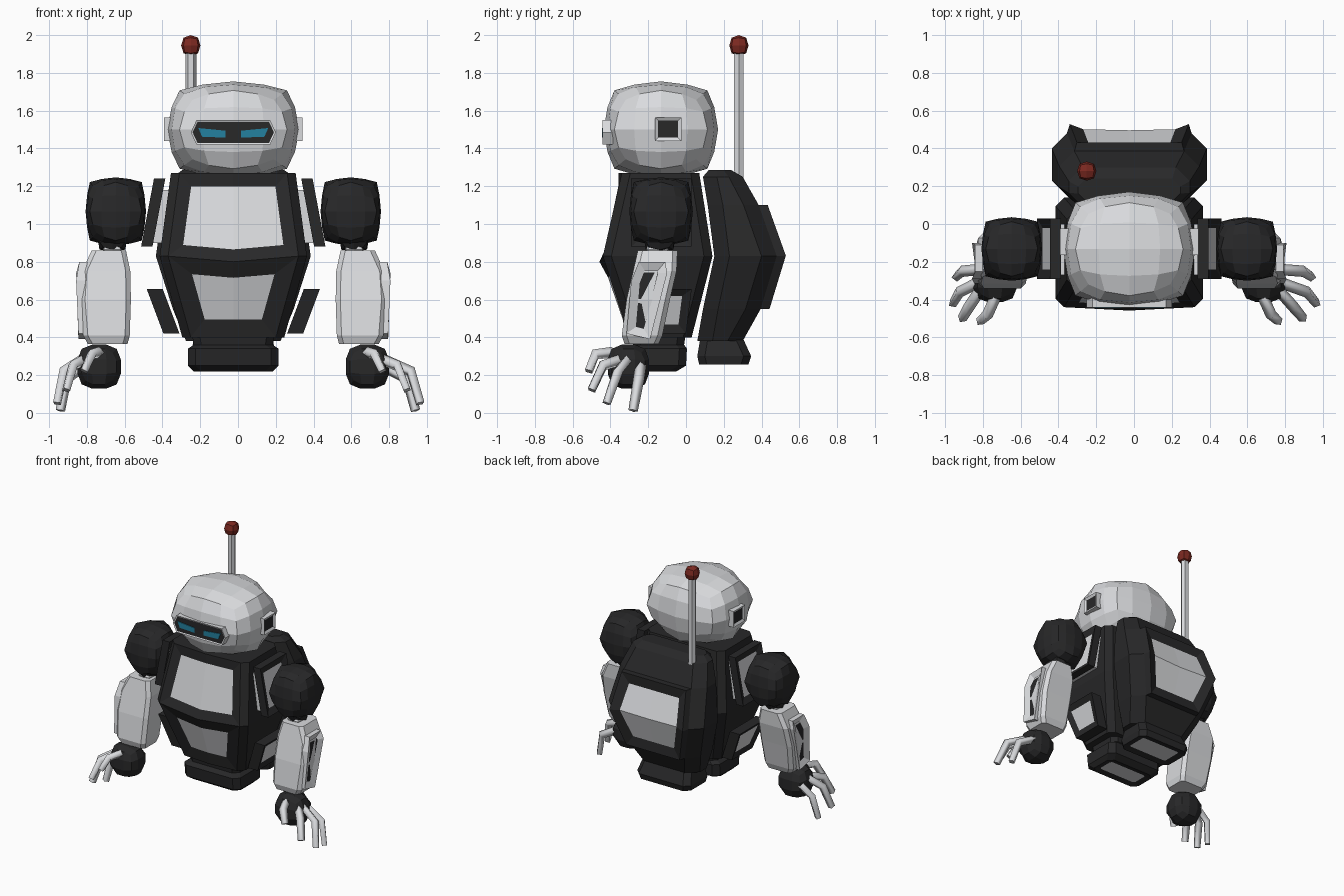
import bpy, bmesh, math
from mathutils import Vector, Matrix

if "Cube" in bpy.data.objects:
    bpy.data.objects.remove(bpy.data.objects["Cube"])

CX = -0.025  # the body sits slightly left of the origin


def material(name, rgb):
    m = bpy.data.materials.new(name)
    m.diffuse_color = (*rgb, 1)
    m.use_nodes = True
    m.node_tree.nodes["Principled BSDF"].inputs["Base Color"].default_value = m.diffuse_color
    return m


WHITE = material("white shell", (0.70, 0.71, 0.73))
DARK = material("charcoal", (0.021, 0.021, 0.022))
RED = material("red", (0.20, 0.022, 0.015))
BLUE = material("blue glow", (0.017, 0.22, 0.35))


def finish(bm, name, mats):
    me = bpy.data.meshes.new(name)
    bm.to_mesh(me)
    bm.free()
    for m in mats:
        me.materials.append(m)
    ob = bpy.data.objects.new(name, me)
    bpy.context.collection.objects.link(ob)
    return ob


def blob(name, center, half, mat, round_=0.5, cuts=3, limit=1.9):
    """Faceted box blended towards a sphere, with its eight corners cut back."""
    bm = bmesh.new()
    bmesh.ops.create_cube(bm, size=2)
    bmesh.ops.subdivide_edges(bm, edges=bm.edges[:], cuts=cuts, use_grid_fill=True)
    for v in bm.verts:
        p = v.co.lerp(v.co.normalized(), round_)
        p *= min(1, limit / sum(abs(a) for a in p))
        v.co = Vector(center) + Vector(a * b for a, b in zip(p, half))
    return finish(bm, name, [mat])


def loft(name, rings, chamfer, mats, side=1, bulge=0.0, drop=0.0, insets=()):
    """Chamfered box sections (z, x0, x1, y0, y1); insets = (rule, width, depth, material)."""
    bm = bmesh.new()
    loops = []
    for i, (z, x0, x1, y0, y1) in enumerate(rings):
        xm = (x0 + x1) / 2
        c = min(chamfer, 0.35 * (y1 - y0))
        mid = 0 < i < len(rings) - 1
        pts = [(x0 + c, y0), (xm, y0 - bulge), (x1 - c, y0), (x1, y0 + c), (x1, y1 - c),
               (x1 - c, y1), (xm, y1), (x0 + c, y1), (x0, y1 - c), (x0, y0 + c)]
        loops.append([bm.verts.new((CX + side * x, y, z - (drop if mid and k == 1 else 0)))
                      for k, (x, y) in enumerate(pts)])
    for a, b in zip(loops, loops[1:]):
        for k in range(10):
            j = (k + 1) % 10
            bm.faces.new((a[k], a[j], b[j], b[k]))
    bm.faces.new(loops[0])
    bm.faces.new(loops[-1])
    bmesh.ops.recalc_face_normals(bm, faces=bm.faces[:])
    bm.normal_update()
    picked = [[f for f in bm.faces if rule(f.normal, f.calc_center_median())]
              for rule, *_ in insets]
    for chosen, (_, width, depth, index) in zip(picked, insets):
        bmesh.ops.inset_region(bm, faces=chosen, thickness=width, depth=depth,
                               use_even_offset=True)
        for f in chosen:
            f.material_index = index
        bm.normal_update()
    return finish(bm, name, mats)


def panel(name, pts, thick, mats, side=1, inset=0.0, depth=0.0, out=(1, 0, 0)):
    """Slab with an inset, differently coloured outer face."""
    bm = bmesh.new()
    pts = [Vector((CX + side * x, y, z)) for x, y, z in pts]
    out = Vector((out[0] * side, out[1], out[2]))
    front = [bm.verts.new(p) for p in pts]
    back = [bm.verts.new(p - out * thick) for p in pts]
    face = bm.faces.new(front)
    bm.faces.new(back)
    n = len(pts)
    for k in range(n):
        j = (k + 1) % n
        bm.faces.new((front[k], front[j], back[j], back[k]))
    bmesh.ops.recalc_face_normals(bm, faces=bm.faces[:])
    bm.normal_update()
    if inset:
        bmesh.ops.inset_region(bm, faces=[face], thickness=inset, depth=-depth,
                               use_even_offset=True)
        face.material_index = 1
    return finish(bm, name, mats)


def finger(name, pts, side):
    """Square-section bent digit."""
    cu = bpy.data.curves.new(name, 'CURVE')
    cu.dimensions = '3D'
    cu.bevel_depth, cu.bevel_resolution, cu.use_fill_caps = 0.03, 0, True
    sp = cu.splines.new('POLY')
    sp.points.add(len(pts) - 1)
    for p, (x, y, z) in zip(sp.points, pts):
        if side < 0 and x > 0.8:
            x = 0.8 + (x - 0.8) * 0.7      # left hand is less spread
        p.co = (CX + side * x, y, z, 1)
    for p, r in zip(sp.points, (1.0, 1.0, 0.85)):
        p.radius = r
    tmp = bpy.data.objects.new(name + "_curve", cu)
    bpy.context.collection.objects.link(tmp)
    bpy.context.view_layer.update()
    me = bpy.data.meshes.new_from_object(tmp.evaluated_get(bpy.context.evaluated_depsgraph_get()))
    bpy.data.objects.remove(tmp)
    me.materials.clear()
    me.materials.append(WHITE)
    bpy.context.collection.objects.link(bpy.data.objects.new(name, me))


def is_bottom(n, c):
    return n.z < -0.95


def is_back(n, c):
    return n.y > 0.8 and 0.6 < c.z < 1.05 and abs(c.x - CX) < 0.22


# Head with visor
blob("head", (CX, -0.133, 1.5), (0.35, 0.303, 0.255), WHITE, 0.64, limit=1.85)
panel("visor", [(-0.225, -0.443, 1.485), (-0.195, -0.443, 1.42), (0.195, -0.443, 1.42),
                (0.225, -0.443, 1.485), (0.195, -0.443, 1.55), (-0.195, -0.443, 1.55)],
      0.07, [WHITE, DARK], inset=0.009, depth=0.004, out=(0, -1, 0))

# Torso, pelvis, backpack and its foot
loft("torso", [(0.40, -0.27, 0.27, -0.30, 0.03), (0.83, -0.39, 0.39, -0.44, 0.14),
               (1.27, -0.33, 0.33, -0.34, 0.07)], 0.045, [DARK, WHITE], bulge=0.018, drop=0.03,
     insets=[(lambda n, c: n.y < -0.8 and c.z > 0.83, 0.07, -0.015, 1),
             (lambda n, c: n.y < -0.8 and 0.5 < c.z < 0.7 and abs(c.x) < 0.25, 0.095, -0.015, 1)])
loft("pelvis", [(0.22, -0.21, 0.21, -0.27, -0.05), (0.25, -0.24, 0.24, -0.31, 0.0),
                (0.34, -0.24, 0.24, -0.32, 0.005), (0.36, -0.21, 0.21, -0.28, -0.01),
                (0.43, -0.22, 0.22, -0.29, 0.0)], 0.04, [DARK, WHITE],
     insets=[(is_bottom, 0.045, -0.01, 1)])
loft("backpack", [(0.38, -0.25, 0.25, 0.06, 0.30), (0.55, -0.32, 0.32, 0.09, 0.395),
                  (0.83, -0.41, 0.41, 0.15, 0.48), (1.10, -0.37, 0.37, 0.115, 0.385),
                  (1.25, -0.32, 0.32, 0.09, 0.30), (1.285, -0.27, 0.27, 0.12, 0.24)],
     0.08, [DARK, WHITE],
     insets=[(is_back, 0.015, 0.045, 0), (is_back, 0.07, -0.03, 1)])
loft("backpack_foot", [(0.255, -0.22, 0.22, 0.07, 0.33), (0.30, -0.23, 0.23, 0.06, 0.345),
                       (0.42, -0.20, 0.20, 0.08, 0.29)], 0.04, [DARK, WHITE],
     insets=[(is_bottom, 0.05, -0.01, 1)])

# Antenna
bm = bmesh.new()
bmesh.ops.create_cone(bm, segments=6, radius1=0.029, radius2=0.029, depth=0.68, cap_ends=True)
bmesh.ops.rotate(bm, verts=bm.verts[:], matrix=Matrix.Rotation(math.pi / 2, 3, 'Z'))
bmesh.ops.translate(bm, verts=bm.verts[:], vec=(-0.25, 0.28, 1.57))
finish(bm, "antenna_rod", [WHITE])
blob("antenna_ball", (-0.25, 0.28, 1.945), (0.051, 0.051, 0.055), RED, 0.85, 1)

for s, tag in ((1, "right"), (-1, "left")):
    # Eye and ear
    panel(tag + "_eye", [(0.04, -0.444, 1.457), (0.165, -0.444, 1.462), (0.185, -0.444, 1.508),
                         (0.04, -0.444, 1.494)], 0.008, [BLUE], s, out=(0, -1, 0))
    panel(tag + "_ear", [(0.367, -0.165, 1.44), (0.367, -0.025, 1.44), (0.367, -0.025, 1.565),
                         (0.367, -0.165, 1.565)], 0.06, [WHITE, DARK], s, 0.018, 0.01)
    # Armpit rail over a white core, and the hip pod
    panel(tag + "_side_core", [(0.44, -0.27, 0.9), (0.44, 0.0, 0.9), (0.375, 0.0, 1.18),
                               (0.375, -0.27, 1.18)], 0.09, [WHITE], s)
    panel(tag + "_side_rail", [(0.488, -0.29, 0.88), (0.488, 0.03, 0.88), (0.42, 0.03, 1.24),
                               (0.42, -0.29, 1.24)], 0.06, [DARK, WHITE], s, 0.05, 0.02)
    panel(tag + "_hip_pod", [(0.37, -0.25, 0.42), (0.37, 0.0, 0.42), (0.458, 0.03, 0.655),
                             (0.458, -0.29, 0.655)], 0.085, [DARK, WHITE], s, 0.045, 0.015)
    # Shoulder ball and elbow joint
    blob(tag + "_shoulder", (CX + s * 0.622, -0.132, 1.067), (0.16, 0.168, 0.18), DARK, 0.48)
    blob(tag + "_elbow", (CX + s * 0.64, -0.14, 0.905), (0.075, 0.08, 0.045), DARK, 0.3, 1)
    blob(tag + "_elbow_pin", (CX + s * 0.64, -0.15, 0.865), (0.05, 0.06, 0.035), WHITE, 0.3, 1)
    # Forearm with slotted outer guard
    loft(tag + "_forearm", [(0.365, 0.56, 0.77, -0.325, -0.145), (0.41, 0.548, 0.795, -0.34, -0.125),
                            (0.60, 0.542, 0.81, -0.315, -0.085), (0.75, 0.545, 0.80, -0.28, -0.05),
                            (0.86, 0.568, 0.75, -0.255, -0.045)], 0.025, [WHITE], s)
    panel(tag + "_forearm_guard", [(0.82, -0.315, 0.42), (0.82, -0.19, 0.39),
                                   (0.832, -0.10, 0.74), (0.815, -0.11, 0.80),
                                   (0.815, -0.25, 0.80), (0.832, -0.29, 0.70)],
          0.05, [WHITE, DARK], s, 0.046, 0.018)
    # Hand
    blob(tag + "_palm", (CX + s * 0.71, -0.305, 0.245), (0.12, 0.114, 0.122), DARK, 0.5, 2, 1.8)
    finger(tag + "_thumb", [(0.71, -0.39, 0.32), (0.75, -0.48, 0.31), (0.79, -0.515, 0.22)], s)
    finger(tag + "_front_finger", [(0.79, -0.35, 0.28), (0.87, -0.44, 0.25), (0.92, -0.50, 0.12)], s)
    finger(tag + "_middle_finger", [(0.80, -0.31, 0.28), (0.94, -0.36, 0.22), (0.99, -0.42, 0.05)], s)
    finger(tag + "_rear_finger", [(0.79, -0.24, 0.25), (0.92, -0.25, 0.18), (0.965, -0.28, 0.012)], s)
